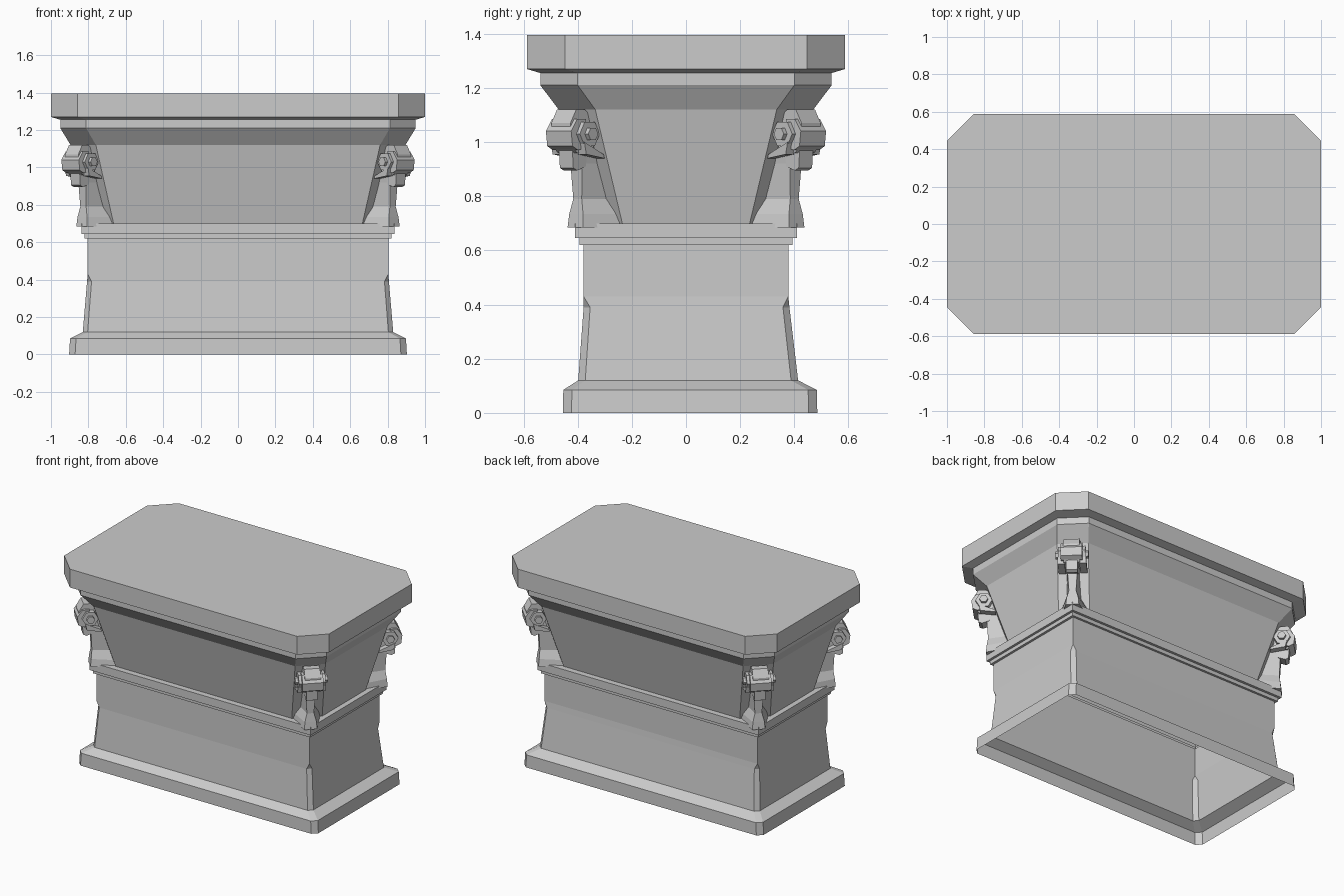
import bpy, bmesh, math

if "Cube" in bpy.data.objects:
    bpy.data.objects.remove(bpy.data.objects["Cube"])

R2 = math.sqrt(2)


def finish(name, bm, mirror=False):
    bmesh.ops.remove_doubles(bm, verts=bm.verts[:], dist=0.0005)
    bmesh.ops.recalc_face_normals(bm, faces=bm.faces[:])
    me = bpy.data.meshes.new(name)
    bm.to_mesh(me)
    bm.free()
    ob = bpy.data.objects.new(name, me)
    bpy.context.collection.objects.link(ob)
    if mirror:
        m = ob.modifiers.new("four_corners", 'MIRROR')
        m.use_axis = (True, True, False)
        m.use_mirror_merge = False
    return ob


def loft(bm, rings, cap_start=False, cap_end=False):
    loops = [[bm.verts.new(p) for p in r] for r in rings]
    n = len(loops[0])
    for a, b in zip(loops, loops[1:]):
        for i in range(n):
            j = (i + 1) % n
            bm.faces.new((a[i], a[j], b[j], b[i]))
    if cap_start:
        bm.faces.new(loops[0][::-1])
    if cap_end:
        bm.faces.new(loops[-1])


def cut_rect(z, x, y, c, cy=0.0):
    """Rectangle with 45 degree cut corners."""
    q = [(x, y - c), (x - c, y), (-x + c, y), (-x, y - c),
         (-x, -y + c), (-x + c, -y), (x - c, -y), (x, -y + c)]
    return [(px, py + cy, z) for px, py in q]


# Pedestal shell, open underneath: plinth, shaft, waist moulding, flared bowl
bm = bmesh.new()
loft(bm, [cut_rect(*s) for s in [
    (0.0, 0.903, 0.47, 0.032, 0.015),
    (0.085, 0.898, 0.468, 0.032, 0.015),
    (0.12, 0.83, 0.406, 0.026, 0.008),
    (0.39, 0.807, 0.38, 0.024, 0.002),
    (0.43, 0.804, 0.378, 0.0),
    (0.62, 0.804, 0.378, 0.0),
    (0.62, 0.82, 0.393, 0.0),
    (0.645, 0.82, 0.393, 0.0),
    (0.645, 0.836, 0.41, 0.0),
    (0.70, 0.836, 0.41, 0.0),
    (0.70, 0.80, 0.37, 0.135),
    (1.12, 0.895, 0.47, 0.135),
    (1.21, 0.95, 0.538, 0.138),
    (1.255, 0.95, 0.538, 0.138),
]])
finish("pedestal", bm)

# Table slab with cut corners
bm = bmesh.new()
loft(bm, [cut_rect(*s) for s in [
    (1.255, 0.95, 0.538, 0.138),
    (1.27, 1.0, 0.588, 0.142),
    (1.395, 1.0, 0.588, 0.142),
]], cap_end=True)
finish("top_slab", bm)


# Corner brackets: u points outward along the diagonal, v runs across it
def corner(u, v, z):
    return (0.73 + (u + v) / R2, 0.303 + (u - v) / R2, z)


def plate(bm, profile, v0, v1):
    """Extrude a (u, z) profile across the corner from v0 to v1."""
    loft(bm, [[corner(u, v, z) for u, z in profile] for v in (v0, v1)], True, True)


# Tapered leg with spreading foot: z, front u, front half width, back u, back half width
bm = bmesh.new()
rings = []
for z, uf, wf, ub, wb in [(0.685, 0.15, 0.04, -0.005, 0.088),
                          (0.735, 0.145, 0.036, -0.005, 0.08),
                          (0.79, 0.138, 0.022, 0.02, 0.045),
                          (0.92, 0.145, 0.03, 0.06, 0.04),
                          (1.04, 0.16, 0.04, 0.10, 0.045)]:
    rings.append([corner(uf, wf, z), corner(uf, -wf, z), corner(ub, -wb, z), corner(ub, wb, z)])
loft(bm, rings, True, True)
finish("corner_leg", bm, True)

# Carved head: crown, brow and chin
bm = bmesh.new()
plate(bm, [(0.12, 1.10), (0.15, 1.12), (0.195, 1.12), (0.225, 1.07),
           (0.225, 0.99), (0.19, 0.96), (0.10, 0.96)], -0.05, 0.05)
plate(bm, [(0.16, 1.085), (0.205, 1.085), (0.237, 1.04), (0.23, 0.985),
           (0.20, 0.97), (0.16, 0.98)], -0.066, 0.066)
plate(bm, [(0.12, 0.97), (0.20, 0.97), (0.195, 0.905), (0.175, 0.895), (0.13, 0.91)],
      -0.035, 0.035)
finish("corner_head", bm, True)

# Curled horns on both sides, with a round boss and a tail reaching the wall
bm = bmesh.new()
for s in (-1, 1):
    horn = [(0.158 + 0.052 * math.cos(a), 1.03 + 0.052 * math.sin(a))
            for a in [math.pi * k / 3 for k in range(6)]]
    boss = [(0.158 + 0.026 * math.cos(a), 1.03 + 0.026 * math.sin(a))
            for a in [math.pi * k / 3 for k in range(6)]]
    plate(bm, horn, s * 0.04, s * 0.084)
    plate(bm, boss, s * 0.08, s * 0.102)
    plate(bm, [(0.19, 1.0), (0.18, 0.955), (0.085, 0.94), (0.09, 0.955)], s * 0.045, s * 0.088)
finish("corner_horns", bm, True)
